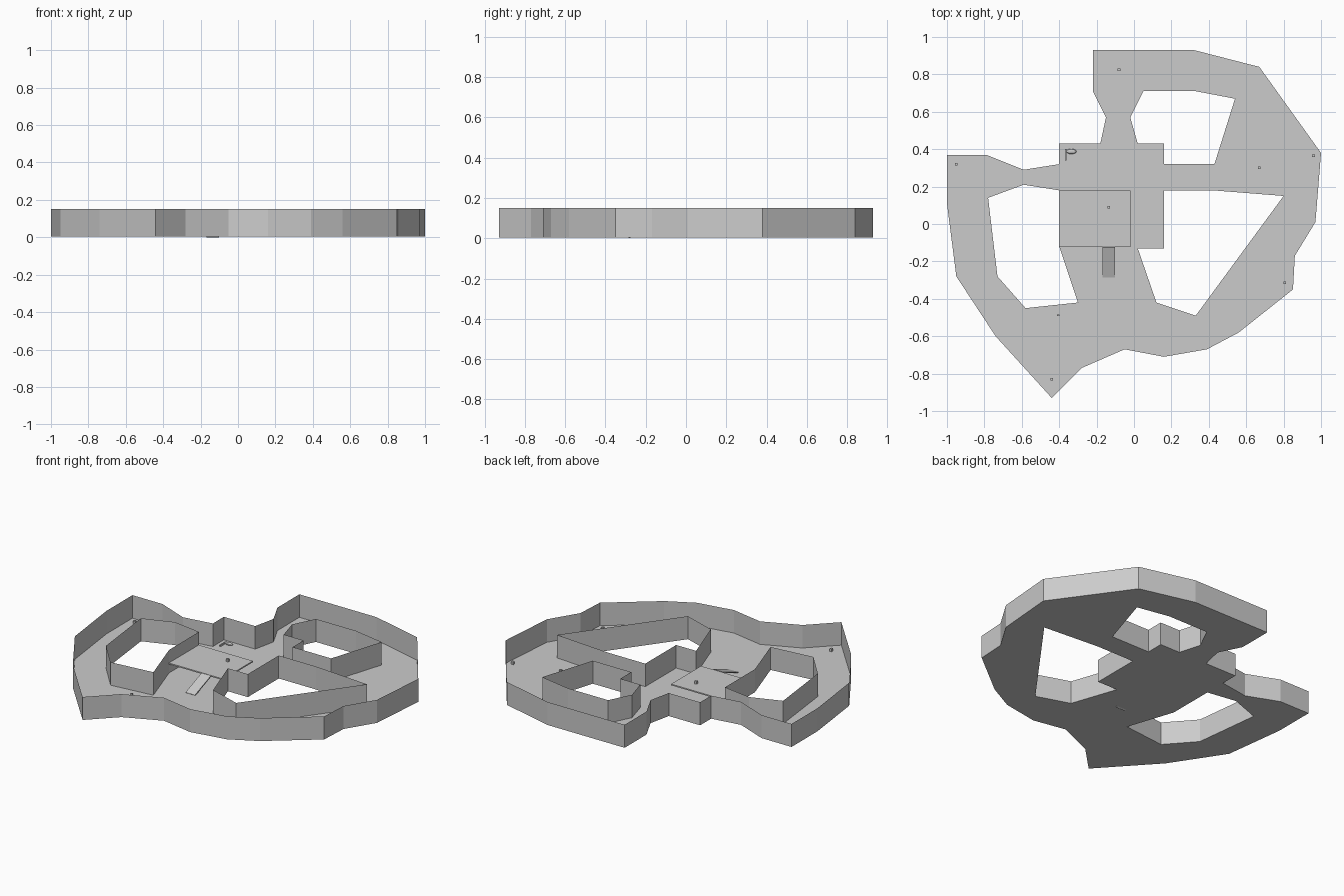
import bpy, bmesh, math
from mathutils import Matrix

if "Cube" in bpy.data.objects:
    bpy.data.objects.remove(bpy.data.objects["Cube"])

FLOOR, TOP = 0.004, 0.15

grey = bpy.data.materials.new("plain grey")
grey.diffuse_color = (0.6, 0.6, 0.6, 1)
grey.use_nodes = True
grey.node_tree.nodes["Principled BSDF"].inputs["Base Color"].default_value = grey.diffuse_color


def add_object(name, bm):
    mesh = bpy.data.meshes.new(name)
    bm.to_mesh(mesh)
    bm.free()
    mesh.materials.append(grey)
    ob = bpy.data.objects.new(name, mesh)
    bpy.context.collection.objects.link(ob)
    return ob


def box(name, centre, size, tilt=0.0):
    bm = bmesh.new()
    m = (Matrix.Translation(centre) @ Matrix.Rotation(tilt, 4, 'X')
         @ Matrix.Diagonal((*size, 1)))
    bmesh.ops.create_cube(bm, size=1, matrix=m)
    return add_object(name, bm)


# outlines in plan: outer border, then the three openings
outer = [(-.22, .93), (.32, .93), (.67, .84), (1, .38), (.97, .01), (.86, -.17),
         (.85, -.35), (.56, -.58), (.39, -.67), (.16, -.71), (-.05, -.67),
         (-.28, -.77), (-.44, -.93), (-.74, -.60), (-.95, -.28), (-1, .11),
         (-1, .37), (-.79, .37), (-.59, .29), (-.40, .32), (-.40, .43),
         (-.18, .43), (-.15, .57), (-.22, .71)]
north_hole = [(.05, .71), (.33, .71), (.54, .67), (.43, .32), (.16, .32),
              (.16, .43), (.02, .43), (-.02, .57)]
east_hole = [(.16, .18), (.42, .18), (.80, .15), (.33, -.49), (.12, -.42),
             (.02, -.13), (.16, -.13)]
west_hole = [(-.40, .18), (-.59, .21), (-.78, .14), (-.73, -.28), (-.58, -.45),
             (-.30, -.42), (-.40, -.12)]
loops = {"outer_wall": outer, "north_opening_wall": north_hole,
         "east_opening_wall": east_hole, "west_opening_wall": west_hole}

# floor sheet with openings
bm = bmesh.new()
for pts in loops.values():
    vs = [bm.verts.new((x, y, FLOOR)) for x, y in pts]
    for a, b in zip(vs, vs[1:] + vs[:1]):
        bm.edges.new((a, b))
bmesh.ops.triangle_fill(bm, edges=bm.edges[:], use_beauty=True, use_dissolve=False,
                        normal=(0, 0, 1))
for f in bm.faces:
    f.normal_update()
    if f.normal.z < 0:
        f.normal_flip()
add_object("floor", bm)

# single-sheet walls facing the walkable area
for name, pts in loops.items():
    bm = bmesh.new()
    low = [bm.verts.new((x, y, FLOOR)) for x, y in pts]
    high = [bm.verts.new((x, y, TOP)) for x, y in pts]
    for i in range(len(pts)):
        j = (i + 1) % len(pts)
        f = bm.faces.new((low[i], low[j], high[j], high[i]))
        if name != "outer_wall":
            f.normal_flip()
    add_object(name, bm)

# raised thin platform and its ramp
box("platform", (-.21, .028, .064), (.38, .30, .008))
rise, run = .062, .16
box("ramp", (-.135, -.205, .034), (.066, math.hypot(rise, run), .007),
    math.atan2(rise, run))

# small marker posts
for i, (x, y) in enumerate([(-.08, .825), (.67, .30), (.96, .365), (.805, -.315),
                            (-.95, .32), (-.44, -.83)]):
    box(f"marker_{i + 1}", (x, y, FLOOR + .009), (.014, .014, .018))
box("platform_marker", (-.135, .09, .077), (.014, .014, .018))
box("small_marker", (-.405, -.487, FLOOR + .005), (.012, .008, .01))

# small prop near the corner: a rod with a rounded head
box("prop_rod", (-.365, .37, FLOOR + .006), (.008, .06, .01))
bm = bmesh.new()
bmesh.ops.create_uvsphere(bm, u_segments=12, v_segments=6, radius=1,
                          matrix=Matrix.Translation((-.335, .388, FLOOR + .008))
                          @ Matrix.Diagonal((.028, .014, .008, 1)))
add_object("prop_head", bm)
